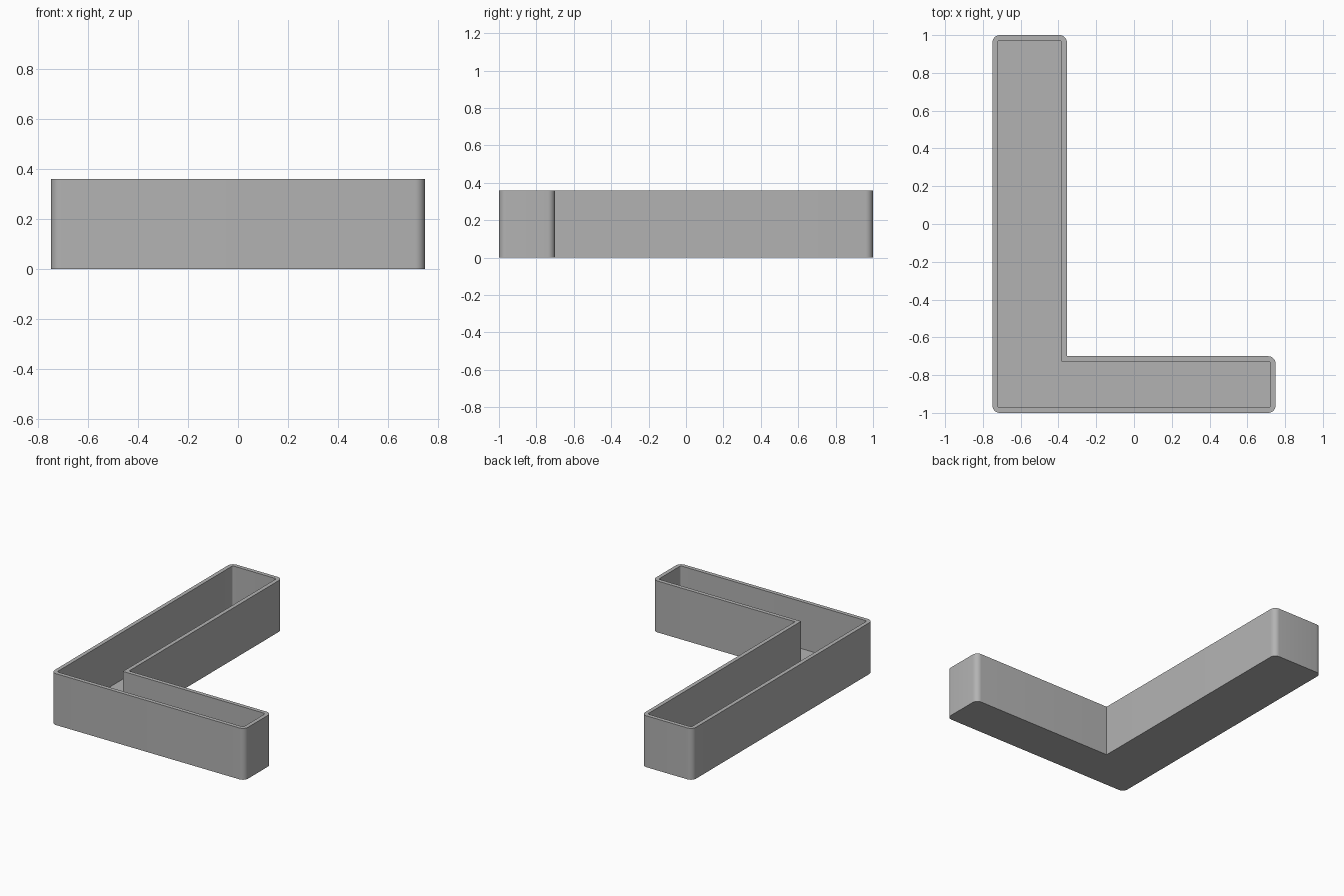
import bpy, bmesh, math
from mathutils import Vector

if "Cube" in bpy.data.objects:
    bpy.data.objects.remove(bpy.data.objects["Cube"], do_unlink=True)

HEIGHT, FLOOR, WALL, RADIUS = 0.36, 0.03, 0.028, 0.04

grey = bpy.data.materials.new("plain grey")
grey.use_nodes = True
color = (0.45, 0.45, 0.45, 1)
grey.diffuse_color = color
grey.node_tree.nodes["Principled BSDF"].inputs["Base Color"].default_value = color


def l_outline(inset, radius, steps=8):
    """L-shaped outline, counter-clockwise, with rounded outer corners."""
    x0, x1, x2 = -0.75 + inset, -0.355 - inset, 0.75 - inset
    y0, y1, y2 = -1 + inset, -0.7 - inset, 1 - inset
    # corner position, and the angle where its arc starts (None is sharp)
    corners = [(x0, y0, 180), (x2, y0, 270), (x2, y1, 0),
               (x1, y1, None), (x1, y2, 0), (x0, y2, 90)]
    points = []
    for x, y, start in corners:
        if start is None:
            points.append((x, y))
            continue
        middle = math.radians(start + 45)
        cx = x - math.copysign(radius, math.cos(middle))
        cy = y - math.copysign(radius, math.sin(middle))
        for i in range(steps + 1):
            a = math.radians(start + 90 * i / steps)
            points.append((cx + radius * math.cos(a), cy + radius * math.sin(a)))
    return points


# Tray: outer wall, rim, inner wall and floor as stacked loops
bm = bmesh.new()
outer = l_outline(0, RADIUS)
inner = l_outline(WALL, RADIUS - WALL)
levels = [(outer, 0), (outer, HEIGHT), (inner, HEIGHT), (inner, FLOOR)]
loops = [[bm.verts.new(Vector((x, y, z))) for x, y in outline] for outline, z in levels]
for low, high in zip(loops, loops[1:]):
    for i in range(len(low)):
        j = (i + 1) % len(low)
        bm.faces.new((low[i], low[j], high[j], high[i]))
bm.faces.new(loops[0][::-1])
bm.faces.new(loops[-1])

mesh = bpy.data.meshes.new("l_shaped_tray")
bm.to_mesh(mesh)
bm.free()
mesh.materials.append(grey)
tray = bpy.data.objects.new("l_shaped_tray", mesh)
bpy.context.collection.objects.link(tray)
bpy.context.view_layer.objects.active = tray
tray.select_set(True)
bpy.ops.object.shade_smooth_by_angle(angle=math.radians(30))
